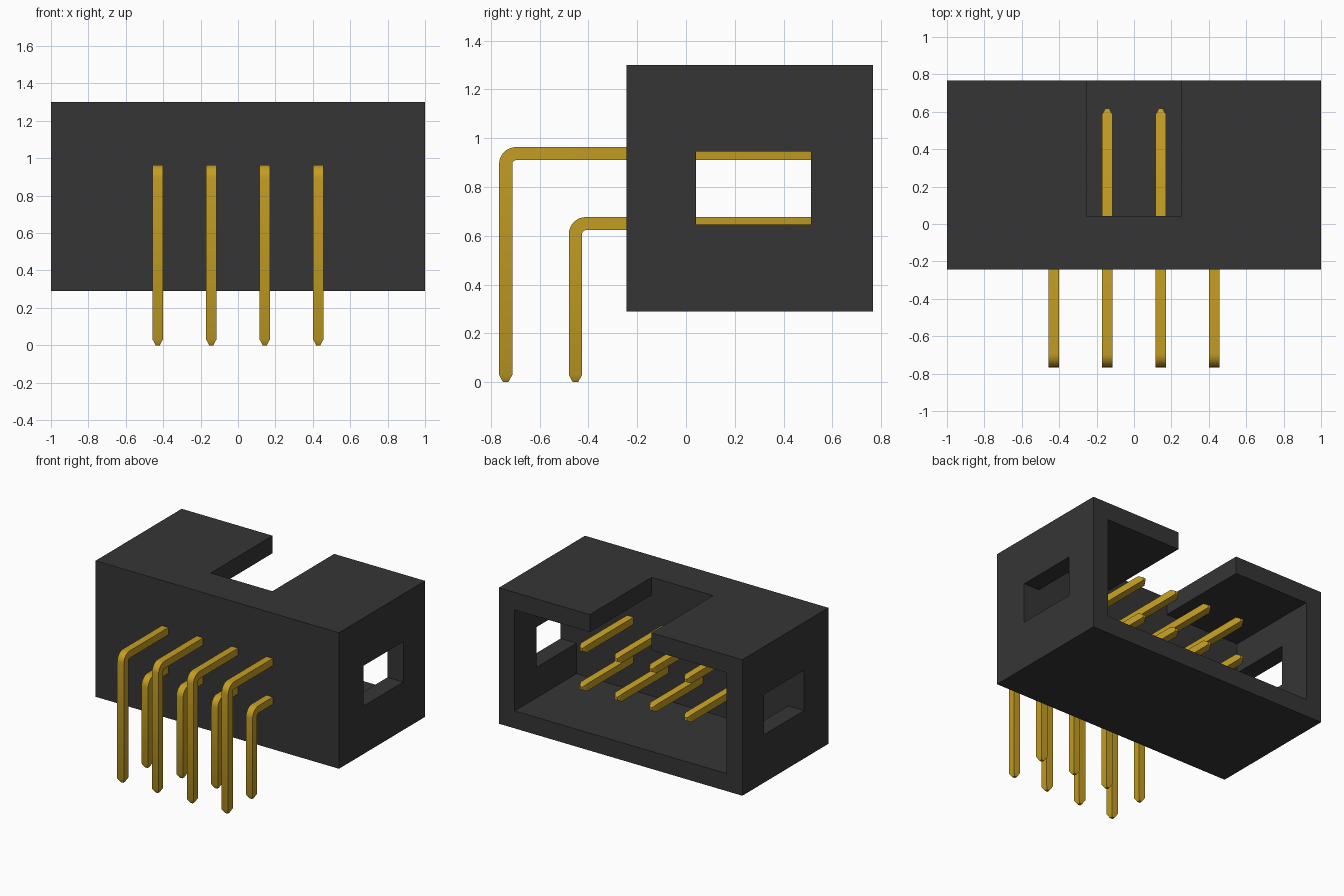
import bpy, bmesh, math
from mathutils import Vector

old = bpy.data.objects.get("Cube")
if old:
    bpy.data.objects.remove(old, do_unlink=True)


def material(name, rgb, metallic=0.0):
    m = bpy.data.materials.new(name)
    m.use_nodes = True
    m.diffuse_color = (*rgb, 1)
    bsdf = next(n for n in m.node_tree.nodes if n.type == 'BSDF_PRINCIPLED')
    bsdf.inputs["Base Color"].default_value = (*rgb, 1)
    return m


PLASTIC = material("black_plastic", (0.036, 0.036, 0.036))
GOLD = material("gold_metal", (0.55, 0.34, 0.017))


def finish(name, bm, mat):
    bmesh.ops.recalc_face_normals(bm, faces=bm.faces)
    mesh = bpy.data.meshes.new(name)
    bm.to_mesh(mesh)
    bm.free()
    mesh.materials.append(mat)
    ob = bpy.data.objects.new(name, mesh)
    bpy.context.collection.objects.link(ob)
    return ob


def box(name, lo, hi, mat):
    bm = bmesh.new()
    bmesh.ops.create_cube(bm, size=1)
    lo, hi = Vector(lo), Vector(hi)
    for v in bm.verts:
        v.co = (lo + hi) / 2 + v.co * (hi - lo)
    return finish(name, bm, mat)


def cut(target, cutter):
    mod = target.modifiers.new("cut", 'BOOLEAN')
    mod.operation = 'DIFFERENCE'
    mod.solver = 'EXACT'
    mod.object = cutter
    bpy.context.view_layer.objects.active = target
    bpy.ops.object.modifier_apply(modifier=mod.name)
    bpy.data.objects.remove(cutter, do_unlink=True)


# Housing: open-backed box with side windows and a keying notch in the top
FRONT, BACK, BOTTOM, TOP = -0.243, 0.767, 0.29, 1.30
WALL, FLOOR = 0.13, 0.042
housing = box("housing", (-1, FRONT, BOTTOM), (1, BACK, TOP), PLASTIC)
cut(housing, box("cavity_cutter", (WALL - 1, FLOOR, BOTTOM + WALL),
                 (1 - WALL, BACK + 0.2, TOP - WALL), PLASTIC))
cut(housing, box("notch_cutter", (-0.253, FLOOR, TOP - 0.3),
                 (0.253, BACK + 0.2, TOP + 0.2), PLASTIC))
cut(housing, box("window_cutter", (-1.2, FLOOR, 0.646),
                 (1.2, 0.513, 0.945), PLASTIC))

# Pins: square wire swept along a right-angle path with tapered ends
HALF, BEND, TAPER, POINT = 0.027, 0.043, 0.03, 0.4
PIN_END = 0.617


def pin(name, x, y, z):
    # Each station: centre (y, z), sideways direction (y, z), scale
    stations = [(y, 0, -1, 0, POINT), (y, TAPER, -1, 0, 1)]
    for i in range(9):
        a = math.pi / 2 * i / 8
        dy, dz = -math.cos(a), math.sin(a)
        stations.append((y + BEND + BEND * dy, z - BEND + BEND * dz, dy, dz, 1))
    stations += [(PIN_END - TAPER, z, 0, 1, 1), (PIN_END, z, 0, 1, POINT)]
    bm = bmesh.new()
    rings = []
    for cy, cz, dy, dz, s in stations:
        h = HALF * s
        rings.append([bm.verts.new((x + sx * h, cy + sn * h * dy, cz + sn * h * dz))
                      for sx, sn in ((-1, -1), (1, -1), (1, 1), (-1, 1))])
    for a, b in zip(rings, rings[1:]):
        for i in range(4):
            j = (i + 1) % 4
            bm.faces.new((a[i], a[j], b[j], b[i]))
    bm.faces.new(rings[0])
    bm.faces.new(rings[-1])
    ob = finish(name, bm, GOLD)
    bpy.ops.object.select_all(action='DESELECT')
    ob.select_set(True)
    bpy.context.view_layer.objects.active = ob
    bpy.ops.object.shade_smooth_by_angle(angle=math.radians(30))


PITCH = 0.286
for col in range(4):
    x = (col - 1.5) * PITCH
    pin(f"upper_pin_{col + 1}", x, -0.739, 0.937)
    pin(f"lower_pin_{col + 1}", x, -0.453, 0.65)
